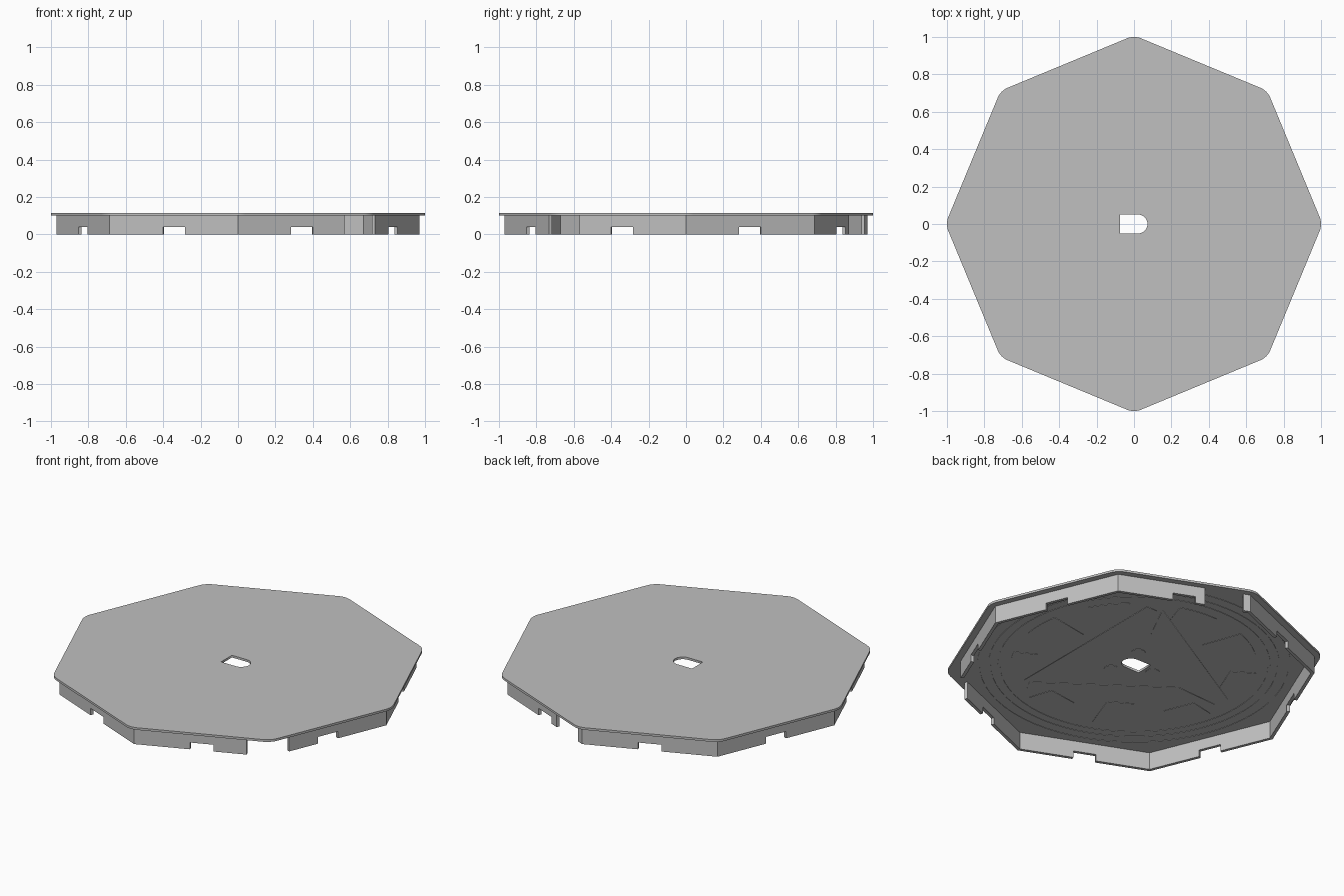
import bpy, bmesh, math
from math import sin, cos, tan, radians, pi

default = bpy.data.objects.get("Cube")
if default:
    bpy.data.objects.remove(default)

grey = bpy.data.materials.new("light_grey")
grey.use_nodes = True
colour = (0.53, 0.53, 0.53, 1)
grey.diffuse_color = colour
grey.node_tree.nodes["Principled BSDF"].inputs["Base Color"].default_value = colour

TOP, UNDER = 0.115, 0.102        # deck faces
RADIUS, THICK = 0.97, 0.018      # skirt wall
HALF = RADIUS * sin(pi / 8)      # half the length of a wall
APOTHEM = RADIUS * cos(pi / 8)


def add_mesh(name, mesh):
    mesh.materials.clear()
    mesh.materials.append(grey)
    obj = bpy.data.objects.new(name, mesh)
    bpy.context.collection.objects.link(obj)
    return obj


def arc(r, start, end, n, cx=0, cy=0):
    angles = [radians(start + (end - start) * i / n) for i in range(n + 1)]
    return [(cx + r * cos(a), cy + r * sin(a)) for a in angles]


def circle(r, n=64, cx=0, cy=0):
    return arc(r, 0, 360, n, cx, cy)[:-1]


def turn(points, degrees):
    c, s = cos(radians(degrees)), sin(radians(degrees))
    return [(x * c - y * s, x * s + y * c) for x, y in points]


def flat_part(name, loops, z0, z1):
    """Filled outline, with inner loops as holes, extruded from z0 to z1."""
    curve = bpy.data.curves.new(name, "CURVE")
    curve.dimensions = "2D"
    curve.fill_mode = "BOTH"
    curve.extrude = (z1 - z0) / 2
    for loop in loops:
        spline = curve.splines.new("POLY")
        spline.points.add(len(loop) - 1)
        for p, (x, y) in zip(spline.points, loop):
            p.co = (x, y, 0, 1)
        spline.use_cyclic_u = True
    helper = bpy.data.objects.new(name + "_outline", curve)
    bpy.context.collection.objects.link(helper)
    graph = bpy.context.evaluated_depsgraph_get()
    mesh = bpy.data.meshes.new_from_object(helper.evaluated_get(graph))
    bpy.data.objects.remove(helper)
    bm = bmesh.new()
    bm.from_mesh(mesh)
    bmesh.ops.remove_doubles(bm, verts=bm.verts, dist=1e-5)
    bmesh.ops.translate(bm, verts=bm.verts, vec=(0, 0, (z0 + z1) / 2))
    bmesh.ops.recalc_face_normals(bm, faces=bm.faces)
    bm.to_mesh(mesh)
    bm.free()
    return add_mesh(name, mesh)


def wall_piece(name, side, s0, s1):
    """Upright wall strip on one octagon side, mitred at the corners, notched in the middle."""
    notch, height = 0.064, 0.04
    outline = [(s0, UNDER), (s0, 0)]
    if s0 < -notch and s1 > notch:
        outline += [(-notch, 0), (-notch, height), (notch, height), (notch, 0)]
    outline += [(s1, 0), (s1, UNDER)]
    angle = radians(45 * side + 22.5)
    bm = bmesh.new()

    def ring(depth):
        verts = []
        for s, z in outline:
            limit = HALF - depth * tan(pi / 8)
            s = max(-limit, min(limit, s))
            a = APOTHEM - depth
            verts.append(bm.verts.new((a * cos(angle) - s * sin(angle),
                                       a * sin(angle) + s * cos(angle), z)))
        return verts

    outer, inner = ring(0), ring(THICK)
    bm.faces.new(outer)
    bm.faces.new(inner[::-1])
    for i in range(len(outer)):
        j = (i + 1) % len(outer)
        bm.faces.new((outer[i], inner[i], inner[j], outer[j]))
    bmesh.ops.recalc_face_normals(bm, faces=bm.faces)
    mesh = bpy.data.meshes.new(name)
    bm.to_mesh(mesh)
    bm.free()
    add_mesh(name, mesh)


# Octagonal deck with rounded corners and a D-shaped hole
round_r = 0.1
centre_r = 1 - round_r
deck = []
for k in range(8):
    a = radians(45 * k)
    deck += arc(round_r, 45 * k - 22.5, 45 * k + 22.5, 6, centre_r * cos(a), centre_r * sin(a))
hole = [(-0.075, -0.051)] + arc(0.051, -90, 90, 16, 0.021, 0) + [(-0.075, 0.051)]
flat_part("deck", [deck, hole], UNDER, TOP)

# Skirt walls: a door gap, and one open corner
pieces = {1: [(-HALF, 0.116), (0.332, HALF)],
          6: [(-HALF, HALF - 0.125)],
          7: [(-HALF + 0.125, HALF)]}
for side in range(8):
    for n, (s0, s1) in enumerate(pieces.get(side, [(-HALF, HALF)])):
        wall_piece(f"skirt_wall_{side + 1}_{n + 1}", side, s0, s1)

# Shallow relief on the underside
LOW, HIGH = UNDER - 0.002, UNDER + 0.001
for n, r in enumerate((0.84, 0.78, 0.73)):
    flat_part(f"underside_ring_{n + 1}", [circle(r), circle(r - 0.012)], LOW, HIGH)

chord = [(0.345, -0.5), (0.345, 0.52), (0.28, 0.52), (0.2, -0.28)]
for k in range(3):
    flat_part(f"underside_chord_{k + 1}", [turn(chord, 120 * k)], LOW, HIGH)
    flat_part(f"underside_boss_{k + 1}", [turn(circle(0.038, 24, 0.13), 120 * k + 60)], LOW, HIGH)
    for name, offset, inner_r in (("right", -38, 0.52), ("middle", 0, 0.42), ("left", 38, 0.52)):
        panel = arc(0.66, -10, 10, 6) + arc(inner_r, 10, -10, 1)
        flat_part(f"underside_panel_{name}_{k + 1}", [turn(panel, 120 * k + offset)], LOW, HIGH)
